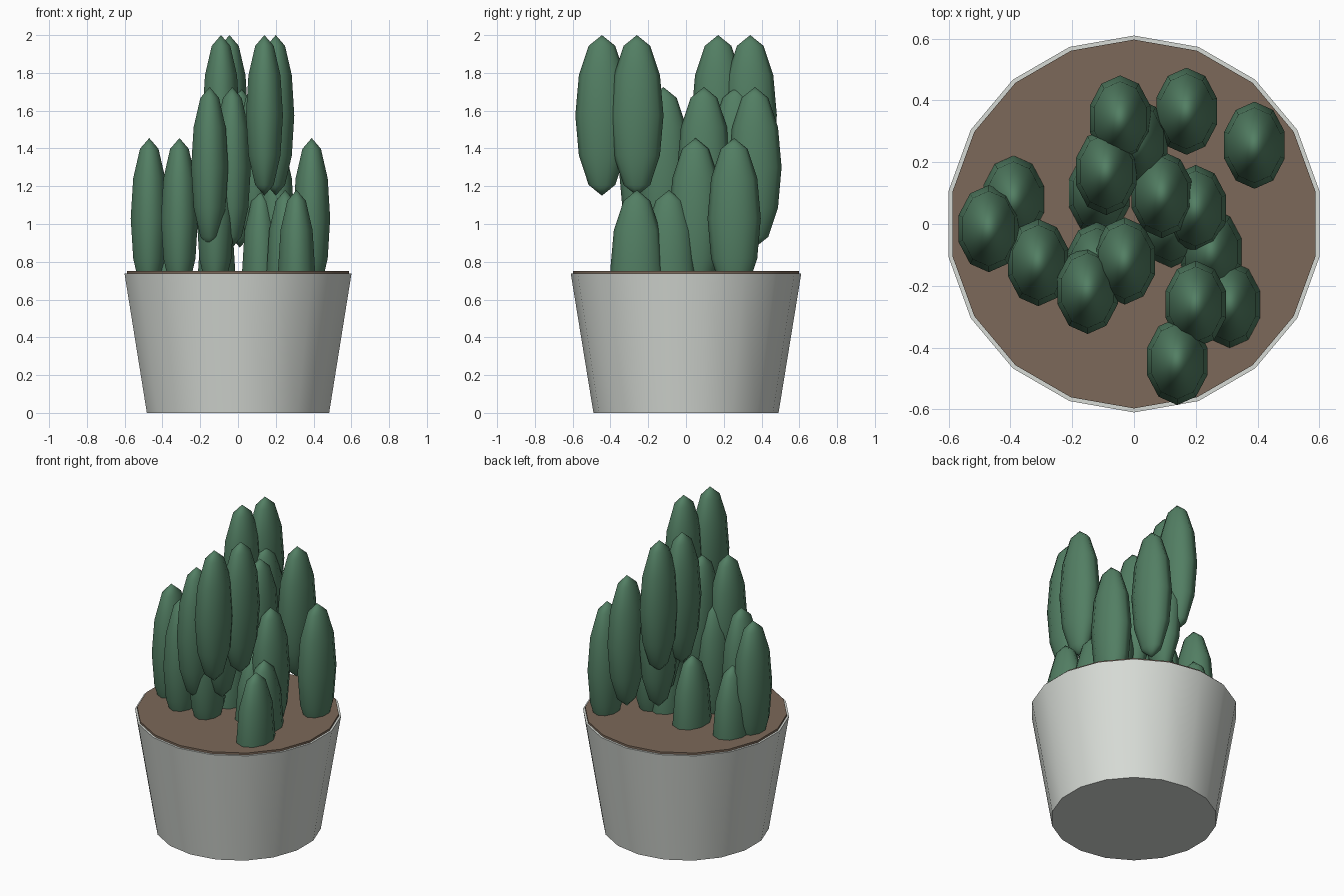
import bpy

old = bpy.data.objects.get("Cube")
if old:
    bpy.data.objects.remove(old, do_unlink=True)


def make_material(name, rgb):
    mat = bpy.data.materials.new(name)
    mat.use_nodes = True
    mat.diffuse_color = (*rgb, 1)
    bsdf = mat.node_tree.nodes["Principled BSDF"]
    bsdf.inputs["Base Color"].default_value = (*rgb, 1)
    bsdf.inputs["Roughness"].default_value = 0.8
    return mat


pot_grey = make_material("pale grey glaze", (0.68, 0.71, 0.67))
soil_brown = make_material("brown soil", (0.20, 0.14, 0.10))
stem_green = make_material("cactus green", (0.085, 0.21, 0.125))


def tapered_disc(name, bottom_radius, top_radius, bottom, top, mat):
    bpy.ops.mesh.primitive_cone_add(
        vertices=18, radius1=bottom_radius, radius2=top_radius,
        depth=top - bottom, location=(0, 0, (top + bottom) / 2))
    obj = bpy.context.object
    obj.name = name
    obj.data.materials.append(mat)
    bpy.ops.object.shade_smooth_by_angle()
    return obj


# Pot and the soil slightly proud of its rim
tapered_disc("pot", 0.49, 0.61, 0, 0.737, pot_grey)
tapered_disc("soil", 0.597, 0.597, 0.70, 0.75, soil_brown)

# Stem positions, grouped by the height of each tier's centre
tiers = {
    0.755: [(-0.39, 0.08), (0.12, 0.0), (0.25, -0.09), (0.31, -0.26), (-0.113, 0.10)],
    1.03: [(0.39, 0.255), (-0.47, -0.015), (-0.31, -0.125), (0.20, 0.05), (-0.12, -0.135)],
    1.30: [(-0.15, -0.215), (-0.03, -0.12), (0.09, 0.095), (0.01, 0.265), (0.17, 0.365)],
    1.575: [(-0.045, 0.34), (-0.09, 0.17), (0.20, -0.26), (0.14, -0.445)],
}

# One faceted sphere stretched into a stem, shared by all stems
bpy.ops.mesh.primitive_uv_sphere_add(segments=10, ring_count=6, radius=1)
first_stem = bpy.context.object
first_stem.data.materials.append(stem_green)
bpy.ops.object.shade_smooth()

count = 0
for height, spots in tiers.items():
    for x, y in spots:
        stem = first_stem if count == 0 else first_stem.copy()
        if count:
            bpy.context.collection.objects.link(stem)
        count += 1
        stem.name = f"cactus_stem_{count}"
        stem.location = (x, y, height)
        stem.scale = (0.103, 0.141, 0.425)
